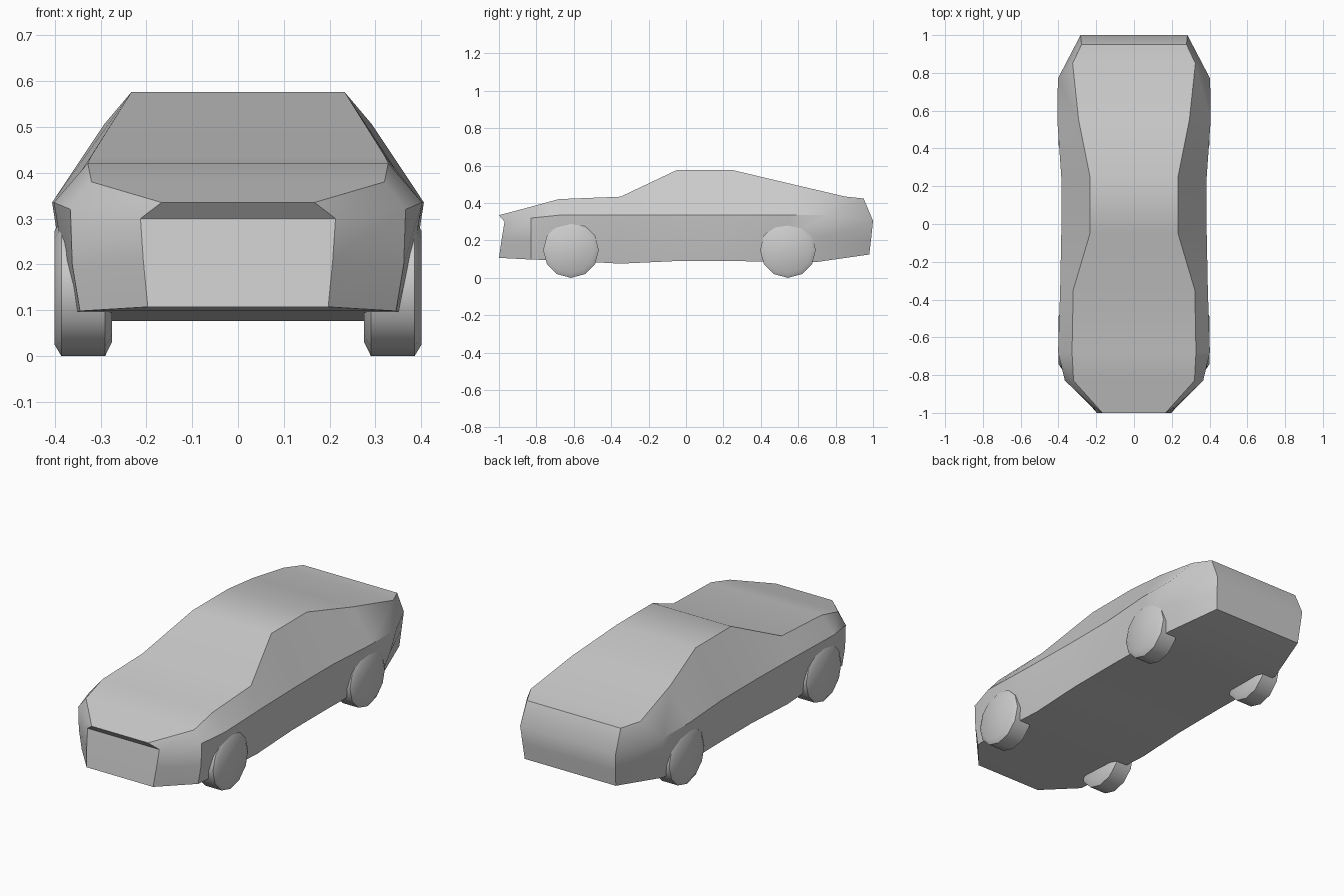
import bpy, bmesh, math
from mathutils import Vector

if "Cube" in bpy.data.objects:
    bpy.data.objects.remove(bpy.data.objects["Cube"])


def loft(name, rings, fan_caps):
    """Skin a list of closed rings; caps are one n-gon or mirrored quads."""
    bm = bmesh.new()
    vr = [[bm.verts.new(p) for p in r] for r in rings]
    n = len(vr[0])
    for a, b in zip(vr, vr[1:]):
        for i in range(n):
            j = (i + 1) % n
            bm.faces.new((a[i], a[j], b[j], b[i]))
    for r in (vr[0], vr[-1]):
        if fan_caps:
            bm.faces.new(r)
        else:
            for i in range(n // 2 - 1):
                bm.faces.new((r[i], r[i + 1], r[n - 2 - i], r[n - 1 - i]))
    bmesh.ops.recalc_face_normals(bm, faces=bm.faces)
    mesh = bpy.data.meshes.new(name)
    bm.to_mesh(mesh)
    bm.free()
    ob = bpy.data.objects.new(name, mesh)
    bpy.context.collection.objects.link(ob)
    bpy.ops.object.select_all(action='DESELECT')
    ob.select_set(True)
    bpy.context.view_layer.objects.active = ob
    bpy.ops.object.shade_smooth_by_angle(angle=math.radians(32))
    return ob


# Body: half sections from nose to tail (sill, lower side, waist, roof edge)
sections = [
    [(.197, -1.0, .107), (.207, -.985, .21), (.213, -.97, .30), (.167, -1.0, .335)],
    [(.345, -.83, .098), (.362, -.83, .20), (.366, -.83, .32), (.32, -.83, .38)],
    [(.355, -.68, .094), (.383, -.68, .22), (.402, -.68, .335), (.328, -.68, .421)],
    [(.355, -.35, .076), (.380, -.35, .22), (.391, -.35, .335), (.322, -.35, .434)],
    [(.355, -.05, .09), (.375, -.05, .22), (.385, -.05, .335), (.233, -.05, .576)],
    [(.355, .25, .09), (.375, .25, .22), (.385, .25, .335), (.233, .25, .576)],
    [(.355, .55, .085), (.388, .55, .22), (.406, .55, .335), (.293, .55, .505)],
    [(.355, .70, .085), (.386, .74, .22), (.403, .77, .335), (.325, .85, .435)],
    [(.270, .98, .125), (.276, .99, .21), (.283, 1.0, .305), (.278, .95, .424)],
]
rings = [h + [(-x, y, z) for x, y, z in reversed(h)] for h in sections]
loft("car_body", rings, False)

# Wheels: twelve-sided discs with chamfered rims
rim_profile = [(.275, .118), (.290, .149), (.386, .149), (.401, .124)]
for end, y in (("front", -.615), ("rear", .545)):
    for side, s in (("right", 1), ("left", -1)):
        wheel = [[Vector((s * x, y + r * math.sin(k * math.pi / 6),
                          .149 - r * math.cos(k * math.pi / 6)))
                  for k in range(12)] for x, r in rim_profile]
        loft(f"{end}_{side}_wheel", wheel, True)
